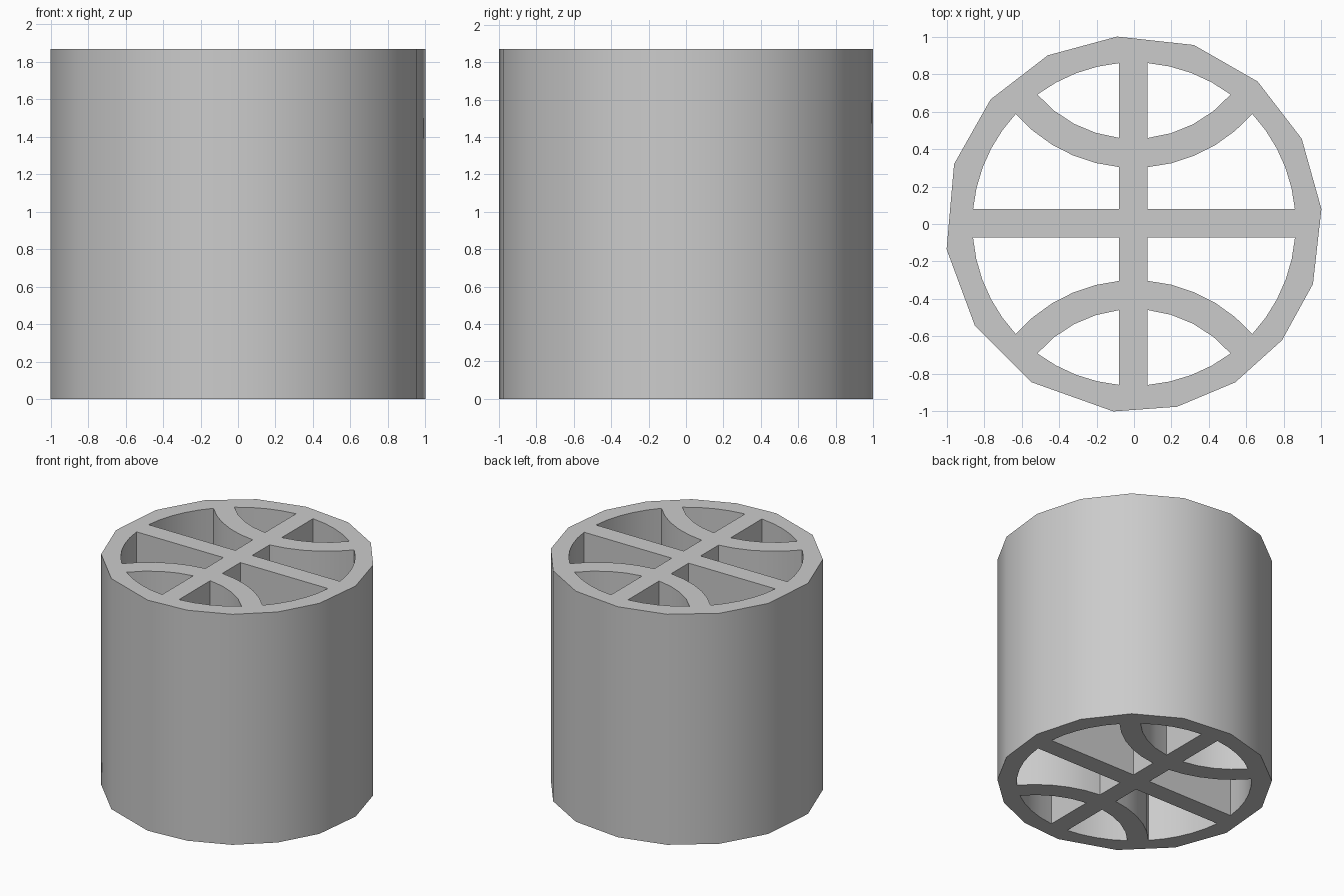
import bpy, bmesh
from math import atan2, cos, sin, sqrt, radians

if "Cube" in bpy.data.objects:
    bpy.data.objects.remove(bpy.data.objects["Cube"])

HEIGHT = 1.87
RIM = 0.862            # inner radius of the rim
SEAM_C = 1.137         # centre offset of the curved ribs
SEAM_IN, SEAM_OUT = 0.682, 0.837


def arc(cy, r, p, q, n):
    """Points on the circle centred (0, cy), from the angle of p to that of q."""
    a, b = (atan2(y - cy, x) for x, y in (p, q))
    return [(r * cos(a + (b - a) * i / n), cy + r * sin(a + (b - a) * i / n))
            for i in range(n + 1)]


def meet(r):
    """Where a curved rib's edge crosses the rim circle."""
    y = (RIM**2 + SEAM_C**2 - r**2) / (2 * SEAM_C)
    return sqrt(RIM**2 - y**2), y


def lens(bx):
    tip = meet(SEAM_IN)
    low = (bx, SEAM_C - sqrt(SEAM_IN**2 - bx**2))
    high = (bx, sqrt(RIM**2 - bx**2))
    return arc(SEAM_C, SEAM_IN, low, tip, 4) + arc(0, RIM, tip, high, 4)[1:]


def quarter(bx, by):
    tip = meet(SEAM_OUT)
    low = (sqrt(RIM**2 - by**2), by)
    mid = (bx, SEAM_C - sqrt(SEAM_OUT**2 - bx**2))
    return ([(bx, by)] + arc(0, RIM, low, tip, 5)
            + arc(SEAM_C, SEAM_OUT, tip, mid, 5)[1:])


# Uneven many-sided outer outline
loops = [[(-0.09, 1.0), (0.32, 0.955), (0.66, 0.76), (0.895, 0.455),
          (1.0, 0.08), (0.955, -0.32), (0.79, -0.62), (0.54, -0.845),
          (0.23, -0.975), (-0.11, -1.0), (-0.545, -0.845), (-0.85, -0.54),
          (-1.0, -0.135), (-0.96, 0.32), (-0.765, 0.665), (-0.46, 0.9)]]

# Eight openings, mirrored into each quadrant
for sx, bx in ((1, 0.072), (-1, 0.08)):
    for sy, by in ((1, 0.08), (-1, 0.073)):
        for hole in (lens(bx), quarter(bx, by)):
            loops.append([(sx * x, sy * y) for x, y in hole])

# Fill the section and extrude it upward
bm = bmesh.new()
edges = []
for pts in loops:
    vs = [bm.verts.new((x, y, 0)) for x, y in pts]
    edges += [bm.edges.new((vs[i - 1], vs[i])) for i in range(len(vs))]
bmesh.ops.triangle_fill(bm, use_beauty=True, use_dissolve=False, edges=edges,
                        normal=(0, 0, 1))
ext = bmesh.ops.extrude_face_region(bm, geom=bm.faces[:],
                                    use_keep_orig=True)["geom"]
top = [g for g in ext if isinstance(g, bmesh.types.BMVert)]
bmesh.ops.translate(bm, verts=top, vec=(0, 0, HEIGHT))
bmesh.ops.recalc_face_normals(bm, faces=bm.faces[:])

mesh = bpy.data.meshes.new("ribbed_tube")
bm.to_mesh(mesh)
bm.free()
tube = bpy.data.objects.new("ribbed_tube", mesh)
bpy.context.collection.objects.link(tube)
bpy.context.view_layer.objects.active = tube
tube.select_set(True)
bpy.ops.object.shade_smooth_by_angle(angle=radians(30))
